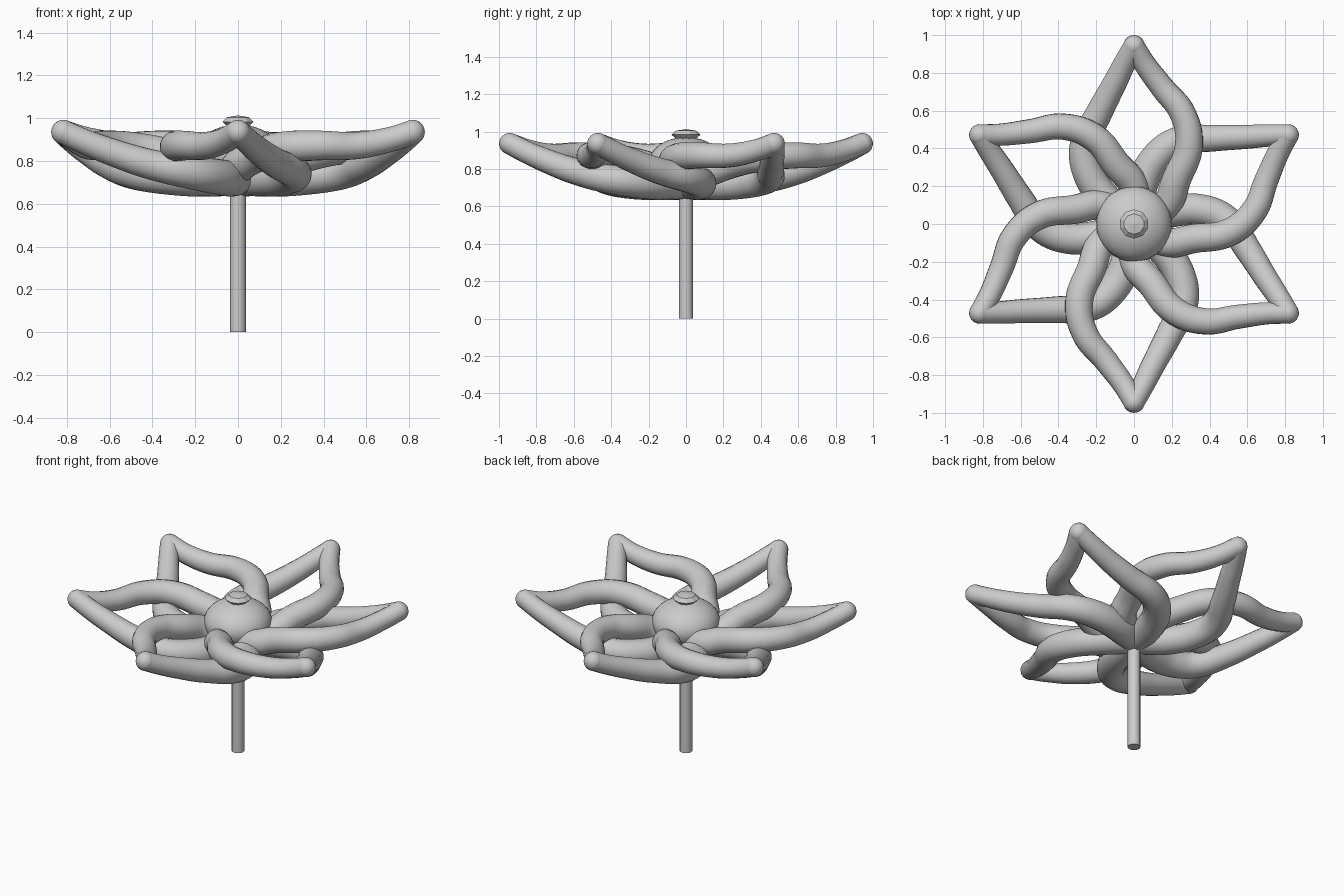
import bpy, math

if "Cube" in bpy.data.objects:
    bpy.data.objects.remove(bpy.data.objects["Cube"])

# Petal rails, drawn for the petal pointing to +y: (x, y, z, tube radius)
UPPER = [(0, 0, .725, .08), (.17, .10, .775, .08), (.225, .235, .825, .078),
         (.29, .41, .862, .075), (.26, .58, .872, .07), (.148, .725, .872, .064),
         (.055, .85, .90, .059), (0, .942, .935, .057)]
LOWER = [(0, 0, .72, .08), (-.15, .13, .718, .085), (-.245, .28, .73, .083),
         (-.262, .42, .748, .078), (-.184, .59, .787, .071), (-.10, .75, .845, .064),
         (-.045, .86, .893, .059), (0, .942, .935, .057)]


def smooth(obj, angle=40):
    bpy.ops.object.select_all(action='DESELECT')
    obj.select_set(True)
    bpy.context.view_layer.objects.active = obj
    bpy.ops.object.shade_smooth_by_angle(angle=math.radians(angle))


def rail(name, points):
    """Tapered round tube through the points, returned as a mesh object."""
    curve = bpy.data.curves.new(name, 'CURVE')
    curve.dimensions = '3D'
    curve.bevel_depth = 1.0
    curve.bevel_resolution = 6
    curve.resolution_u = 8
    curve.use_fill_caps = True
    spline = curve.splines.new('BEZIER')
    spline.bezier_points.add(len(points) - 1)
    for bp, (x, y, z, r) in zip(spline.bezier_points, points):
        bp.co = (x, y, z)
        bp.radius = r
        bp.handle_left_type = bp.handle_right_type = 'AUTO'
    obj = bpy.data.objects.new(name, curve)
    bpy.context.collection.objects.link(obj)
    bpy.ops.object.select_all(action='DESELECT')
    obj.select_set(True)
    bpy.context.view_layer.objects.active = obj
    bpy.ops.object.convert(target='MESH')
    obj = bpy.context.object
    smooth(obj)
    return obj


def ball(name, loc, scale, segments, rings):
    bpy.ops.mesh.primitive_uv_sphere_add(segments=segments, ring_count=rings,
                                         radius=1, location=loc)
    obj = bpy.context.object
    obj.name = name
    obj.scale = scale
    return obj


# Six overlapping petals: raised rail, low rail and rounded tip
tip = ball("petal_tip", (0, 0, 0), (1, 1, 1), 20, 12)
for v in tip.data.vertices:
    v.co = v.co * .0575
    v.co.y += .942
    v.co.z += .935
tip.scale = (1, 1, 1)
smooth(tip)
parts = [rail("petal_upper_rail", UPPER), rail("petal_lower_rail", LOWER), tip]
for i in range(1, 6):
    for part in parts:
        copy = part.copy()
        copy.name = f"{part.name}_{i + 1}"
        copy.rotation_euler.z = i * math.pi / 3
        bpy.context.collection.objects.link(copy)

# Flower centre dome
smooth(ball("centre_dome", (0, 0, .832), (.2, .2, .138), 32, 16))

# Faceted knob on top
ball("top_knob", (0, 0, .983), (.077, .077, .03), 10, 4)

# Stem
bpy.ops.mesh.primitive_cylinder_add(vertices=12, radius=.038, depth=.72,
                                    location=(0, 0, .36))
stem = bpy.context.object
stem.name = "stem"
smooth(stem)
